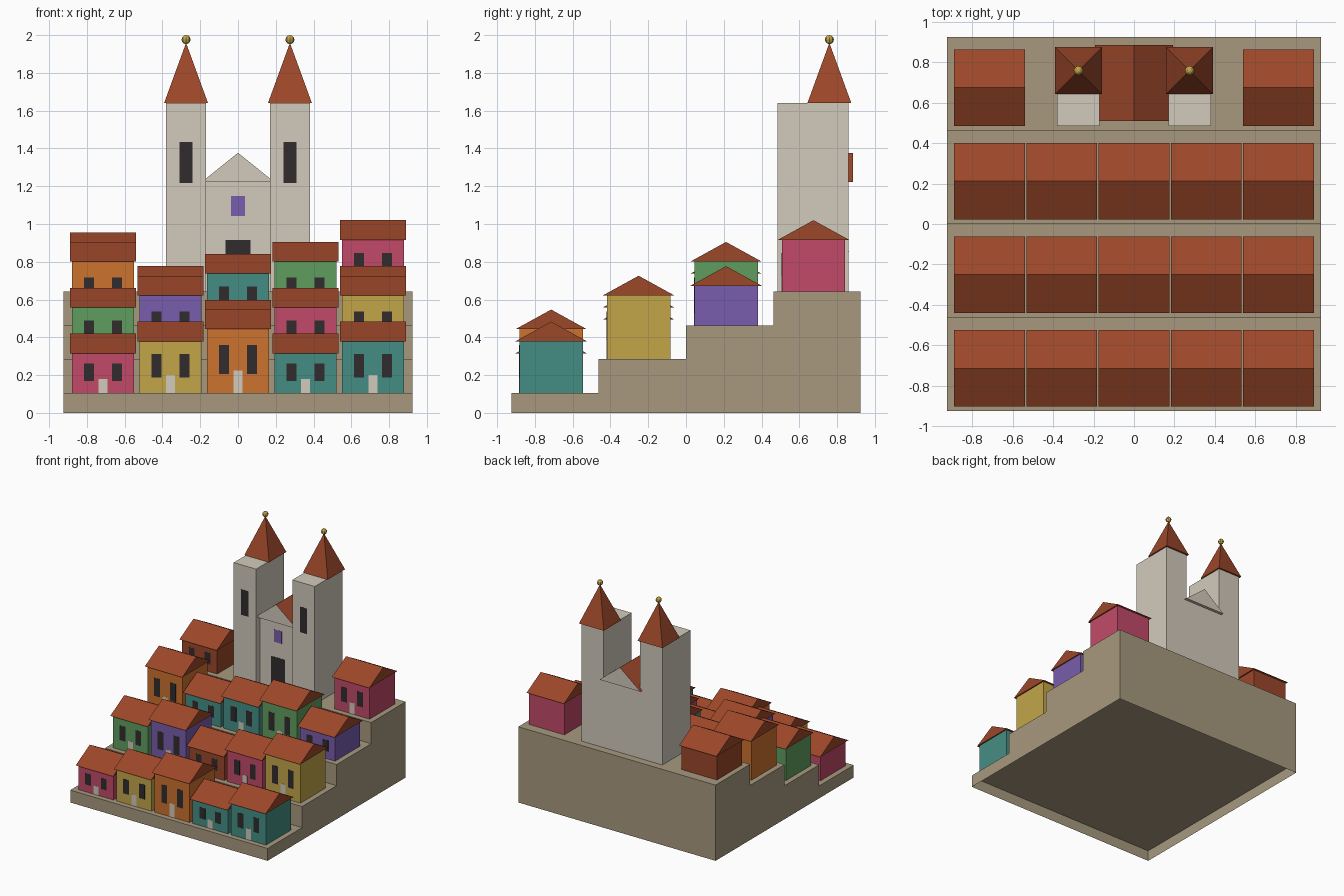
import bpy, bmesh
from mathutils import Matrix, Vector

cube = bpy.data.objects.get("Cube")
if cube:
    bpy.data.objects.remove(cube, do_unlink=True)


def material(name, hex_code):
    """Flat material from an sRGB hex code, stored as linear values."""
    srgb = [int(hex_code[i:i + 2], 16) / 255 for i in (0, 2, 4)]
    linear = [c / 12.92 if c < 0.04 else ((c + 0.055) / 1.055) ** 2.4 for c in srgb]
    mat = bpy.data.materials.new(name)
    mat.use_nodes = True
    mat.diffuse_color = (*linear, 1)
    mat.node_tree.nodes["Principled BSDF"].inputs["Base Color"].default_value = (*linear, 1)
    return mat


PINK = material("pink plaster", "C24A69")
YELLOW = material("yellow plaster", "C2A649")
ORANGE = material("orange plaster", "CD722E")
TEAL = material("teal plaster", "458D84")
GREEN = material("green plaster", "609E60")
PURPLE = material("purple plaster", "795DAD")
RUST = material("rust tile", "9C472A")
STONE = material("pale stone", "D2CABC")
EARTH = material("terrace earth", "A7997F")
DARK = material("dark opening", "312B2D")


def finish(name, bm, *mats):
    bmesh.ops.recalc_face_normals(bm, faces=bm.faces)
    mesh = bpy.data.meshes.new(name)
    bm.to_mesh(mesh)
    bm.free()
    for mat in mats:
        mesh.materials.append(mat)
    obj = bpy.data.objects.new(name, mesh)
    bpy.context.collection.objects.link(obj)
    return obj


def boxes(name, mat, *bounds):
    """One object of boxes, each given as (x0, x1, y0, y1, z0, z1)."""
    bm = bmesh.new()
    for x0, x1, y0, y1, z0, z1 in bounds:
        centre = Vector((x0 + x1, y0 + y1, z0 + z1)) / 2
        size = (x1 - x0, y1 - y0, z1 - z0)
        bmesh.ops.create_cube(bm, size=1, matrix=Matrix.Translation(centre) @ Matrix.Diagonal((*size, 1)))
    return finish(name, bm, mat)


def prism(profile, axis, lo, hi):
    """Extrude a closed (horizontal, z) profile along the x or y axis."""
    bm = bmesh.new()

    def place(a, z, t):
        return (t, a, z) if axis == "x" else (a, t, z)

    face = bm.faces.new([bm.verts.new(place(a, z, lo)) for a, z in profile])
    result = bmesh.ops.extrude_face_region(bm, geom=[face])
    verts = [v for v in result["geom"] if isinstance(v, bmesh.types.BMVert)]
    bmesh.ops.translate(bm, verts=verts, vec=place(0, 0, hi - lo))
    bmesh.ops.recalc_face_normals(bm, faces=bm.faces)
    return bm


def gable(centre, half, base, rise):
    return [(centre - half, base), (centre + half, base), (centre, base + rise)]


def plate(x, half_width, wall_y, z0, z1):
    return (x - half_width, x + half_width, wall_y - 0.0012, wall_y + 0.002, z0, z1)


# Stepped hillside, hollowed out underneath
HALF = 0.925
STEP = HALF / 2
LEVELS = [0.105 + 0.179 * i for i in range(4)]
profile = [(HALF, 0), (-HALF, 0)]
for i, level in enumerate(LEVELS):
    profile += [(-HALF + STEP * i, level), (-HALF + STEP * (i + 1), level)]
hill = prism(profile, "x", -HALF, HALF)
underside = min(hill.faces, key=lambda f: f.calc_center_median().z)
bmesh.ops.inset_region(hill, faces=[underside], thickness=0.004)
bmesh.ops.translate(hill, verts=underside.verts, vec=(0, 0, 0.09))
finish("terraces", hill, EARTH)


# Houses
def house(name, x, y, z, height, colour):
    half, front, top = 0.165, y - 0.168, z + height
    boxes(name + "_walls", colour, (x - half, x + half, front, y + 0.168, z, top))
    finish(name + "_roof", prism(gable(y, 0.189, top, 0.104), "x", x - 0.175, x + 0.175), RUST)
    boxes(name + "_windows", DARK, *[plate(x + side * 0.074, 0.027, front, z + 0.3 * height, z + 0.75 * height)
                                     for side in (-1, 1)])
    boxes(name + "_door", STONE, plate(x, 0.023, front, z, z + 0.35 * height))


LOW, MID, TALL = 0.21, 0.274, 0.338
ROWS = [
    [(LOW, PINK), (MID, YELLOW), (TALL, ORANGE), (LOW, TEAL), (MID, TEAL)],
    [(MID, GREEN), (TALL, PURPLE), (LOW, RUST), (MID, PINK), (TALL, YELLOW)],
    [(TALL, ORANGE), (LOW, TEAL), (MID, TEAL), (TALL, GREEN), (LOW, PURPLE)],
    [(LOW, RUST), None, None, None, (MID, PINK)],
]
for r, row in enumerate(ROWS):
    for c, spec in enumerate(row):
        if spec:
            house(f"house_row{r + 1}_{c + 1}", (c - 2) * 0.3575, -0.714 + 0.463 * r, LEVELS[r], *spec)

# Church nave: the roof overhangs both ends, with stone gables and soffit
GROUND = LEVELS[3]
NAVE_FRONT, BACK, EAVE, OVERHANG = 0.535, 0.86, 1.222, 0.025
boxes("nave", STONE, (-0.18, 0.18, NAVE_FRONT, BACK, GROUND, EAVE))
nave_roof = prism(gable(0, 0.193, EAVE, 0.155), "y", NAVE_FRONT - OVERHANG, BACK + OVERHANG)
for face in nave_roof.faces:
    face.material_index = int(face.normal.z < 0.1)
finish("nave_roof", nave_roof, RUST, STONE)
boxes("church_door", DARK, plate(0, 0.065, NAVE_FRONT, GROUND, 0.916))
boxes("church_window", PURPLE, plate(0, 0.036, NAVE_FRONT, 1.043, 1.149))

# Church towers with spires and finials
TOWER_FRONT, TOWER_TOP, SPIRE_Y = 0.485, 1.641, 0.759
for name, side in (("right", -1), ("left", 1)):
    x = side * 0.275
    boxes(name + "_tower", STONE, (x - 0.105, x + 0.105, TOWER_FRONT, BACK, GROUND, TOWER_TOP))
    boxes(name + "_tower_window", DARK, plate(x, 0.034, TOWER_FRONT, 1.218, 1.434))

    bm = bmesh.new()
    height = 0.318
    turn = Matrix.Rotation(0.7853982, 4, "Z")
    bmesh.ops.create_cone(bm, cap_ends=True, segments=4, radius1=0.116 * 2 ** 0.5, radius2=0, depth=height,
                          matrix=Matrix.Translation((x, SPIRE_Y, TOWER_TOP + height / 2)) @ turn)
    finish(name + "_spire", bm, RUST)

    bm = bmesh.new()
    bmesh.ops.create_uvsphere(bm, u_segments=8, v_segments=6, radius=0.024,
                              matrix=Matrix.Translation((x, SPIRE_Y, 1.976)))
    finish(name + "_finial", bm, YELLOW)
